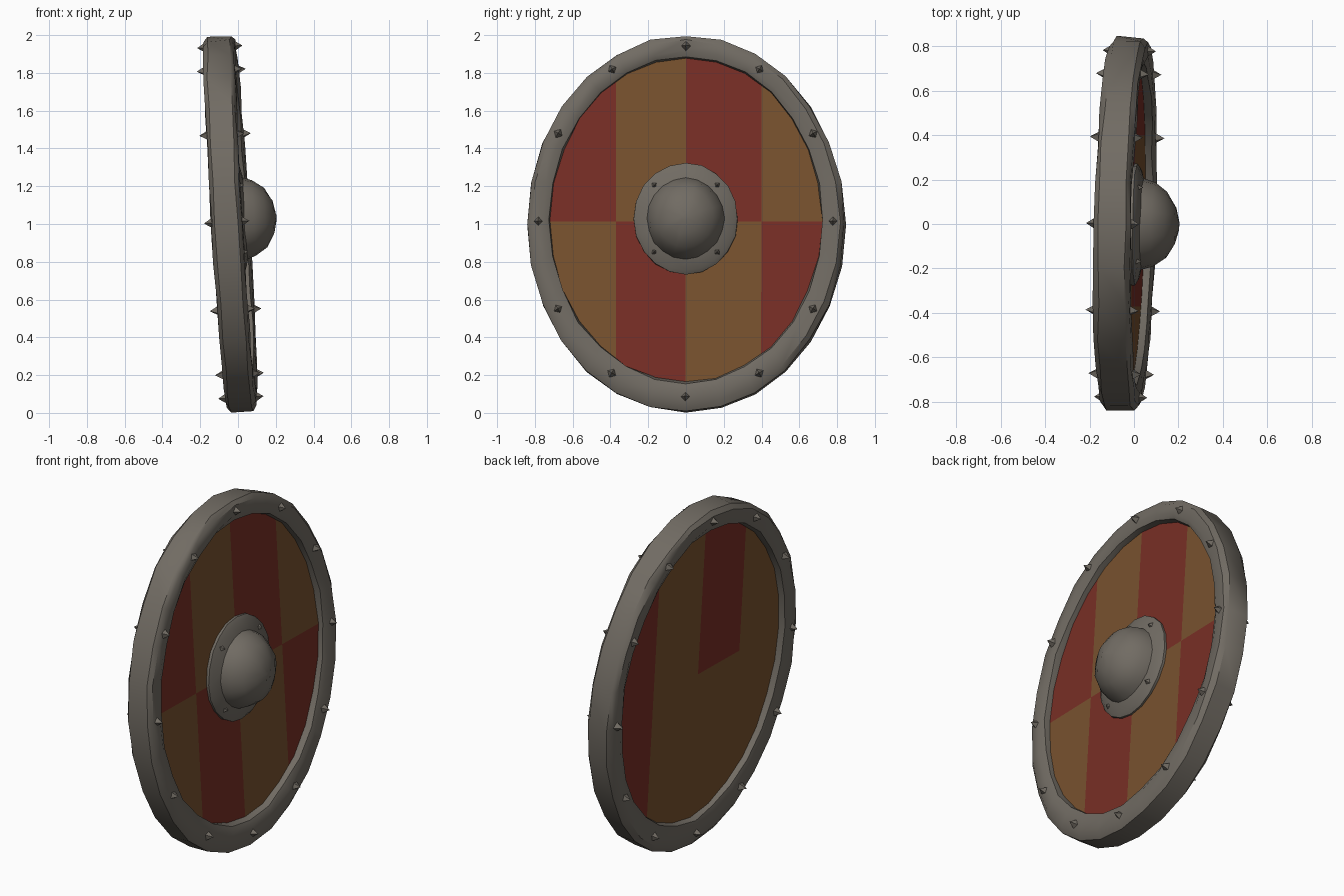
import bpy, bmesh, math, random
from mathutils import Matrix, Vector

if "Cube" in bpy.data.objects:
    bpy.data.objects.remove(bpy.data.objects["Cube"])

random.seed(4)
# Everything is modelled facing +x around the shield centre, then leaned back a little
LEAN = (Matrix.Translation((-0.04, 0, 1.0)) @ Matrix.Rotation(-0.025, 4, 'Z')
        @ Matrix.Rotation(-0.06, 4, 'Y'))


def material(name, rgb):
    m = bpy.data.materials.new(name)
    m.diffuse_color = (*rgb, 1)
    m.use_nodes = True
    m.node_tree.nodes["Principled BSDF"].inputs["Base Color"].default_value = m.diffuse_color
    return m


IRON = material("grey iron", (0.165, 0.148, 0.125))
WOOD = material("brown wood", (0.19, 0.085, 0.028))
RED = material("red paint", (0.19, 0.028, 0.019))


def finish(name, bm, mats, smooth=40):
    bmesh.ops.recalc_face_normals(bm, faces=bm.faces)
    bm.transform(LEAN)
    me = bpy.data.meshes.new(name)
    bm.to_mesh(me)
    bm.free()
    ob = bpy.data.objects.new(name, me)
    bpy.context.collection.objects.link(ob)
    for m in mats:
        me.materials.append(m)
    if smooth:
        bpy.ops.object.select_all(action='DESELECT')
        ob.select_set(True)
        bpy.context.view_layer.objects.active = ob
        bpy.ops.object.shade_smooth_by_angle(angle=math.radians(smooth))
    return ob


def oval_lathe(profile, n, closed, jitter=0.0):
    """Sweep profile points (y radius, z radius, x, centre z) round the x axis."""
    bm = bmesh.new()
    rings = []
    for ry, rz, x, cz in profile:
        ring = []
        for i in range(n):
            a = 2 * math.pi * i / n
            j = [random.uniform(-jitter, jitter) for _ in range(2)]
            ring.append(bm.verts.new((x + j[0], (ry + j[1]) * math.sin(a),
                                      (rz + j[1]) * math.cos(a) + cz)))
        rings.append(ring)
    pairs = list(zip(rings, rings[1:])) + ([(rings[-1], rings[0])] if closed else [])
    for a, b in pairs:
        for i in range(n):
            k = (i + 1) % n
            bm.faces.new((a[i], a[k], b[k], b[i]))
    if not closed:
        bm.faces.new(rings[0])
        bm.faces.new(rings[-1])
    return bm


# Chunky hammered rim: t runs from the inner oval (0) to the outer oval (1)
section = [(0, .035), (.05, .07), (.3, .082), (.8, .08), (1, .06)]
section += [(t, -x) for t, x in reversed(section)]
rim = [(0.72 + 0.122 * t, 0.86 + 0.135 * t, x, 0.02 * (1 - t)) for t, x in section]
finish("rim", oval_lathe(rim, 28, True, 0.005), [IRON])

# Board cut into four planks and two halves, painted by plank on each side
bm = oval_lathe([(0.75, 0.89, -0.038, 0.01), (0.75, 0.89, 0.038, 0.01)], 48, False)
cuts = [((0, y, 0), (0, 1, 0)) for y in (-0.37, 0, 0.4)] + [((0, 0, 0.01), (0, 0, 1))]
for co, no in cuts:
    bmesh.ops.bisect_plane(bm, geom=bm.verts[:] + bm.edges[:] + bm.faces[:],
                           plane_co=co, plane_no=no)
for f in bm.faces:
    c = f.calc_center_median()
    plank = sum(c.y > y for y in (-0.37, 0, 0.4))
    upper = c.z > 0.01
    if c.x > 0:
        red = upper == (plank in (0, 2))
    else:
        red = plank == 3 or (plank == 1 and upper)
    f.material_index = int(red)
finish("painted_board", bm, [WOOD, RED], 0)

# Central boss: flat flange and dome
boss = [(.275, .295, .03, .025), (.275, .295, .052, .025), (.255, .275, .065, .025),
        (.205, .215, .08, .025), (.19, .2, .13, .025), (.15, .158, .187, .025),
        (.085, .09, .228, .025), (.02, .02, .243, .025)]
finish("boss", oval_lathe(boss, 20, False, 0.003), [IRON])


def spikes(name, count, ry, rz, cz, x, radius, height, sides, start=0.0):
    bm = bmesh.new()
    for i in range(count):
        a = 2 * math.pi * i / count + start
        for s in sides:
            m = (Matrix.Translation((s * (x + height / 2), ry * math.sin(a), rz * math.cos(a) + cz))
                 @ Matrix.Rotation(-a, 4, 'X')
                 @ Vector((0, 0, 1)).rotation_difference(Vector((s, 0, 0))).to_matrix().to_4x4())
            bmesh.ops.create_cone(bm, cap_ends=True, segments=4, radius1=radius,
                                  radius2=0, depth=height, matrix=m)
    finish(name, bm, [IRON], 0)


# Small pointed studs through the rim and on the boss flange
spikes("rim_studs", 12, 0.78, 0.93, 0.01, 0.07, 0.032, 0.05, (1, -1))
spikes("boss_studs", 4, 0.235, 0.25, 0.025, 0.06, 0.022, 0.03, (1,), math.pi / 4)
